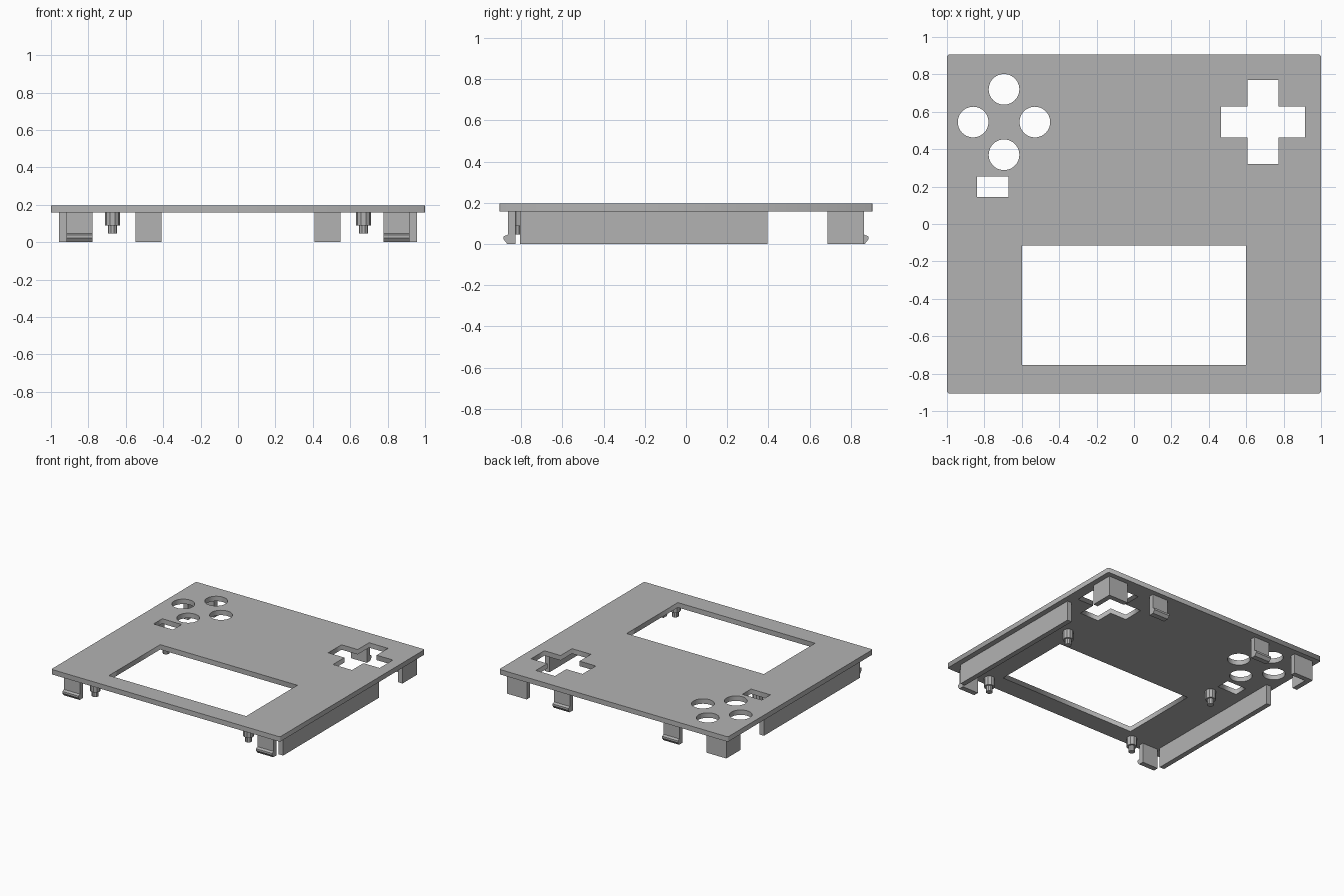
import bpy, bmesh, math

if "Cube" in bpy.data.objects:
    bpy.data.objects.remove(bpy.data.objects["Cube"], do_unlink=True)

grey = bpy.data.materials.new("mid grey plastic")
grey.use_nodes = True
grey.diffuse_color = (0.45, 0.45, 0.45, 1)
grey.node_tree.nodes["Principled BSDF"].inputs["Base Color"].default_value = (0.45, 0.45, 0.45, 1)

TOP, UNDER = 0.197, 0.158


def rect(x0, x1, y0, y1):
    return [(x0, y0), (x1, y0), (x1, y1), (x0, y1)]


def ring(cx, cy, r, n):
    return [(cx + r * math.cos(2 * math.pi * i / n),
             cy + r * math.sin(2 * math.pi * i / n)) for i in range(n)]


def prism(name, outline, to_start, to_end):
    """Solid between two copies of an outline, placed by two functions."""
    bm = bmesh.new()
    a = [bm.verts.new(to_start(*p)) for p in outline]
    b = [bm.verts.new(to_end(*p)) for p in outline]
    n = len(outline)
    bm.faces.new(a)
    bm.faces.new(b)
    for i in range(n):
        bm.faces.new((a[i], a[(i + 1) % n], b[(i + 1) % n], b[i]))
    bmesh.ops.recalc_face_normals(bm, faces=bm.faces)
    mesh = bpy.data.meshes.new(name)
    bm.to_mesh(mesh)
    bm.free()
    mesh.materials.append(grey)
    obj = bpy.data.objects.new(name, mesh)
    bpy.context.collection.objects.link(obj)
    return obj


def upright(name, outline, z0, z1):
    return prism(name, outline, lambda x, y: (x, y, z0), lambda x, y: (x, y, z1))


# Face plate: outline with slightly cut corners, plus openings
W, D, C = 1.0, 0.905, 0.008
outline = [(-W + C, -D), (W - C, -D), (W, -D + C), (W, D - C),
           (W - C, D), (-W + C, D), (-W, D - C), (-W, -D + C)]
screen_opening = rect(-0.6, 0.6, -0.755, -0.115)
slot_opening = rect(-0.84, -0.67, 0.145, 0.253)
px, py, arm, half = 0.69, 0.545, 0.225, 0.083
cross_opening = [(px + x, py + y) for x, y in [
    (-arm, -half), (-half, -half), (-half, -arm), (half, -arm), (half, -half), (arm, -half),
    (arm, half), (half, half), (half, arm), (-half, arm), (-half, half), (-arm, half)]]
button_openings = [ring(-0.695 + dx, py + dy, 0.082, 40)
                   for dx, dy in ((0, 0.175), (0, -0.175), (0.165, 0), (-0.165, 0))]

curve = bpy.data.curves.new("face_plate", "CURVE")
curve.dimensions = "2D"
curve.fill_mode = "BOTH"
curve.extrude = (TOP - UNDER) / 2
for loop in [outline, screen_opening, slot_opening, cross_opening] + button_openings:
    spline = curve.splines.new("POLY")
    spline.points.add(len(loop) - 1)
    for point, (x, y) in zip(spline.points, loop):
        point.co = (x, y, 0, 1)
    spline.use_cyclic_u = True
curve.materials.append(grey)
plate = bpy.data.objects.new("face_plate", curve)
plate.location.z = (TOP + UNDER) / 2
bpy.context.collection.objects.link(plate)
bpy.ops.object.select_all(action="DESELECT")
plate.select_set(True)
bpy.context.view_layer.objects.active = plate
bpy.ops.object.convert(target="MESH")

# Snap clip profile: outward distance and height, with a hooked toe
clip_profile = [(0.827, UNDER), (0.865, UNDER), (0.865, 0.045), (0.885, 0.037),
                (0.885, 0.022), (0.868, 0), (0.827, 0)]


def clip(name, x0, x1, facing):
    prism(name, clip_profile, lambda d, z: (x0, facing * d, z), lambda d, z: (x1, facing * d, z))


for side, s in (("left", 1), ("right", -1)):
    # Long side rail
    upright(side + "_rail", rect(s * 0.918, s * 0.958, -0.805, 0.395), 0, UNDER)
    # Angled bracket in the back corner
    corner = [(0.958, 0.865), (0.787, 0.865), (0.787, 0.825),
              (0.918, 0.825), (0.918, 0.687), (0.958, 0.687)]
    upright(side + "_corner_bracket", [(s * x, y) for x, y in corner], 0, UNDER)
    # Snap clips
    clip(side + "_front_clip", s * 0.777, s * 0.917, -1)
    clip(side + "_back_clip", s * 0.41, s * 0.548, 1)
    # Stepped mounting pegs
    for place, y in (("front", -0.825), ("middle", 0.06)):
        upright(f"{side}_{place}_peg", ring(s * 0.671, y, 0.039, 10), 0.088, UNDER)
        upright(f"{side}_{place}_peg_tip", ring(s * 0.671, y, 0.025, 10), 0.045, 0.09)
